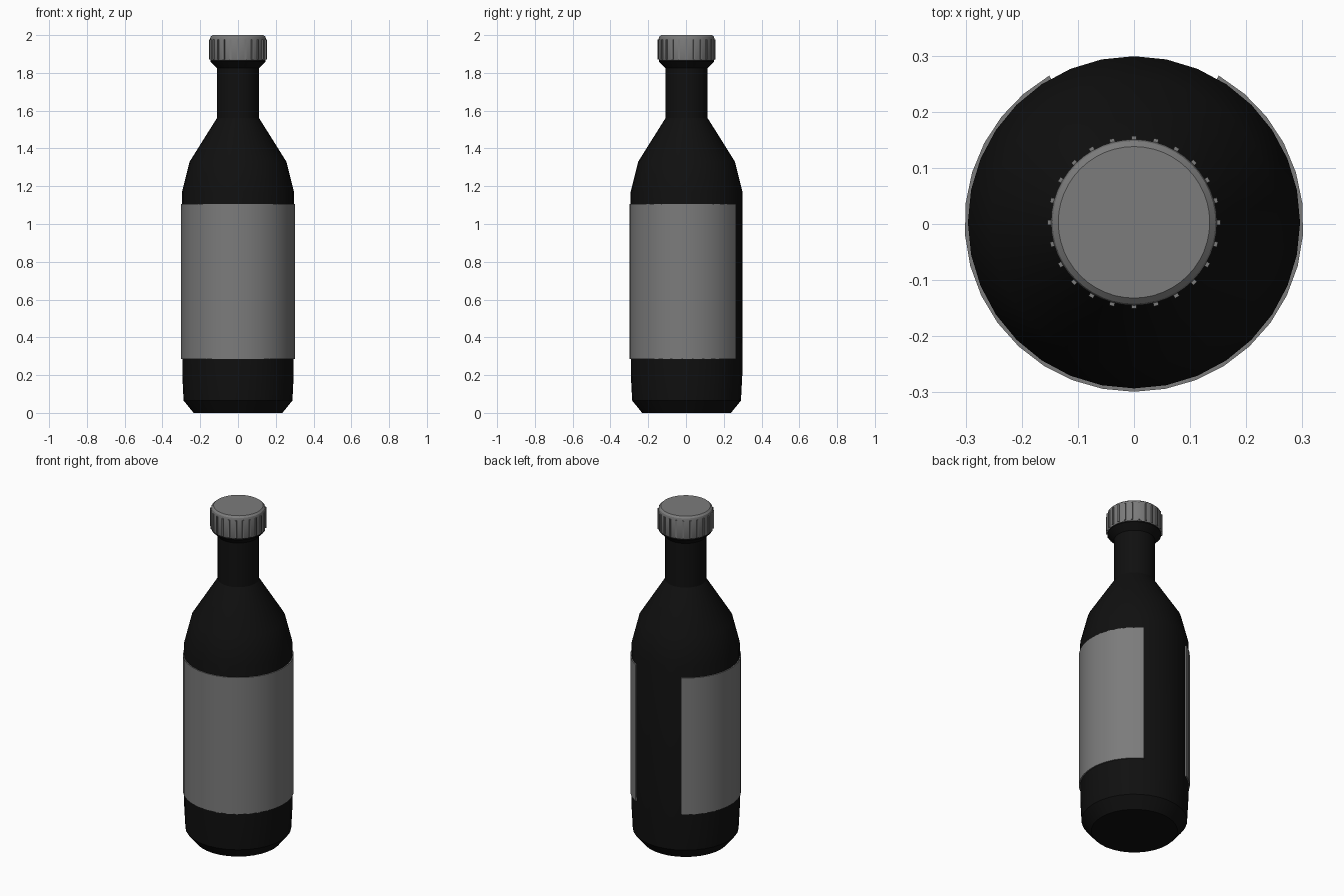
import bpy, bmesh, math

if "Cube" in bpy.data.objects:
    bpy.data.objects.remove(bpy.data.objects["Cube"])

CY = 0.003  # axis of the bottle


def material(name, value):
    m = bpy.data.materials.new(name)
    m.diffuse_color = (value, value, value, 1)
    m.use_nodes = True
    m.node_tree.nodes["Principled BSDF"].inputs["Base Color"].default_value = m.diffuse_color
    return m


black = material("black glass", 0.005)
grey = material("grey", 0.2)


def finish(bm, name, mat):
    bmesh.ops.recalc_face_normals(bm, faces=bm.faces)
    me = bpy.data.meshes.new(name)
    bm.to_mesh(me)
    bm.free()
    me.materials.append(mat)
    ob = bpy.data.objects.new(name, me)
    ob.location.y = CY
    bpy.context.collection.objects.link(ob)
    bpy.ops.object.select_all(action='DESELECT')
    ob.select_set(True)
    bpy.context.view_layer.objects.active = ob
    bpy.ops.object.shade_smooth_by_angle(angle=math.radians(30))
    return ob


def lathe(name, profile, mat, segs, start=0.0, sweep=2 * math.pi, closed_profile=False):
    """Revolve (radius, z) points; a partial sweep gets capped ends."""
    bm = bmesh.new()
    full = abs(sweep - 2 * math.pi) < 1e-6
    count = segs if full else segs + 1
    rings = []
    for i in range(count):
        a = start + sweep * i / segs
        rings.append([bm.verts.new((r * math.cos(a), r * math.sin(a), z)) for r, z in profile])
    n = len(profile)
    for i in range(segs):
        p, q = rings[i], rings[(i + 1) % count]
        for j in range(n if closed_profile else n - 1):
            k = (j + 1) % n
            bm.faces.new((p[j], q[j], q[k], p[k]))
    if not closed_profile:
        bm.faces.new([r[0] for r in rings])
        bm.faces.new([r[-1] for r in rings])
    elif not full:
        bm.faces.new(rings[0])
        bm.faces.new(rings[-1])
    return finish(bm, name, mat)


# Bottle body with shoulder, neck and lip
lathe("bottle", [(0.235, 0), (0.288, 0.065), (0.295, 0.20), (0.296, 1.17), (0.256, 1.33),
                 (0.112, 1.56), (0.112, 1.825), (0.146, 1.86), (0.146, 1.88)], black, 32)

# Label wrapped around the front, open at the back
lathe("label", [(0.292, 0.285), (0.302, 0.285), (0.302, 1.105), (0.292, 1.105)], grey, 28,
      start=math.radians(120), sweep=math.radians(300), closed_profile=True)

# Screw cap with a rounded top edge
lathe("cap", [(0.146, 1.868), (0.148, 1.873), (0.148, 1.98), (0.145, 1.991),
              (0.135, 2.0)], grey, 48)

# Grip ribs around the cap
bm = bmesh.new()
for i in range(24):
    a = i * math.tau / 24
    ca, sa = math.cos(a), math.sin(a)
    cube = bmesh.ops.create_cube(bm, size=1)
    for v in cube["verts"]:
        r = 0.149 + v.co.x * 0.01
        t = v.co.y * 0.009
        v.co = (r * ca - t * sa, r * sa + t * ca, 1.925 + v.co.z * 0.106)
finish(bm, "cap_ribs", grey)
